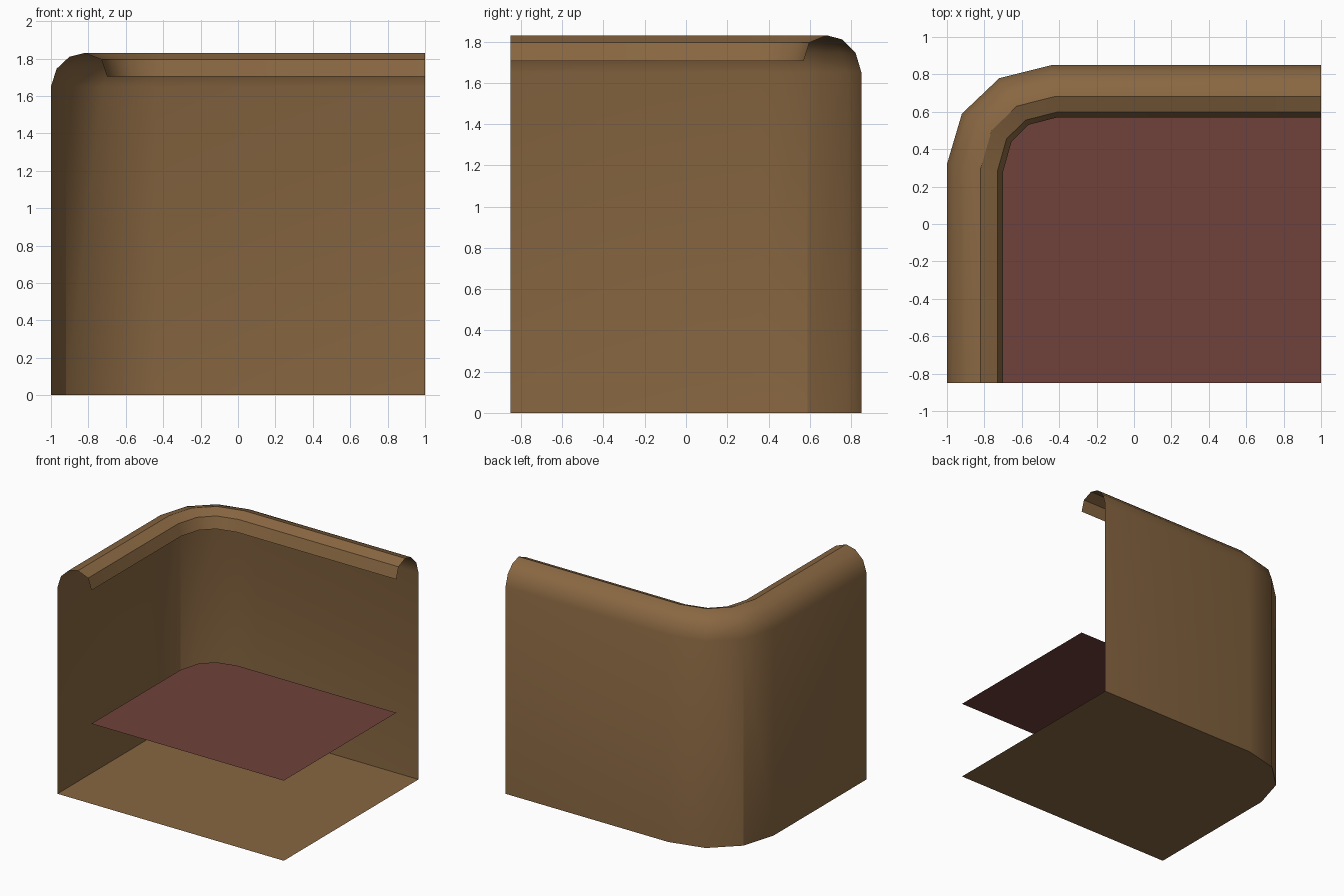
import bpy
import math
from mathutils import Vector

cube = bpy.data.objects.get("Cube")
if cube:
    bpy.data.objects.remove(cube, do_unlink=True)


def material(name, colour):
    mat = bpy.data.materials.new(name)
    mat.use_nodes = True
    mat.diffuse_color = (*colour, 1)
    mat.node_tree.nodes["Principled BSDF"].inputs["Base Color"].default_value = (*colour, 1)
    return mat


def make_object(name, verts, faces, mat):
    mesh = bpy.data.meshes.new(name)
    mesh.from_pydata(verts, [], faces)
    mesh.materials.append(mat)
    obj = bpy.data.objects.new(name, mesh)
    bpy.context.collection.objects.link(obj)
    return obj


def plate(name, outline, z, mat):
    # Flat sheet facing up: the rounded outline closed by the open front corner
    points = [(x, y, z) for x, y in outline] + [(1, -0.85, z)]
    return make_object(name, points, [list(range(len(points)))[::-1]], mat)


brown = material("warm brown", (0.25, 0.136, 0.054))
red = material("dark red", (0.162, 0.053, 0.044))

# Plan of the wall's outer face and of the rim's inner lip
outer = [(-1, -0.85), (-1, 0.32), (-0.92, 0.59), (-0.72, 0.78), (-0.44, 0.85), (1, 0.85)]
inner = [(-0.70, -0.85), (-0.70, 0.28), (-0.655, 0.44), (-0.565, 0.53), (-0.41, 0.57), (1, 0.57)]

# Wall section: share of the way from outer to inner plan, and height
section = [(0, 0), (0, 1.65), (0.1, 1.745), (0.33, 1.81),
           (0.6, 1.83), (0.9, 1.795), (1, 1.705)]

# Wall with its curled rim, swept round the corner
verts = [(*Vector(a).lerp(Vector(b), t), z)
         for t, z in section for a, b in zip(outer, inner)]
n = len(outer)
faces = [(r * n + i, (r + 1) * n + i, (r + 1) * n + i + 1, r * n + i + 1)
         for r in range(len(section) - 1) for i in range(n - 1)]
wall = make_object("wall_with_rim", verts, faces, brown)

bpy.ops.object.select_all(action="DESELECT")
wall.select_set(True)
bpy.context.view_layer.objects.active = wall
bpy.ops.object.shade_smooth_by_angle(angle=math.radians(34))

# Crisp vertical crease where the side turns into the corner
for edge in wall.data.edges:
    if set(edge.vertices) == {2, n + 2}:
        edge.use_edge_sharp = True

# Base and raised inner sheet
plate("floor", outer, 0, brown)
plate("inner_sheet", inner, 0.64, red)
